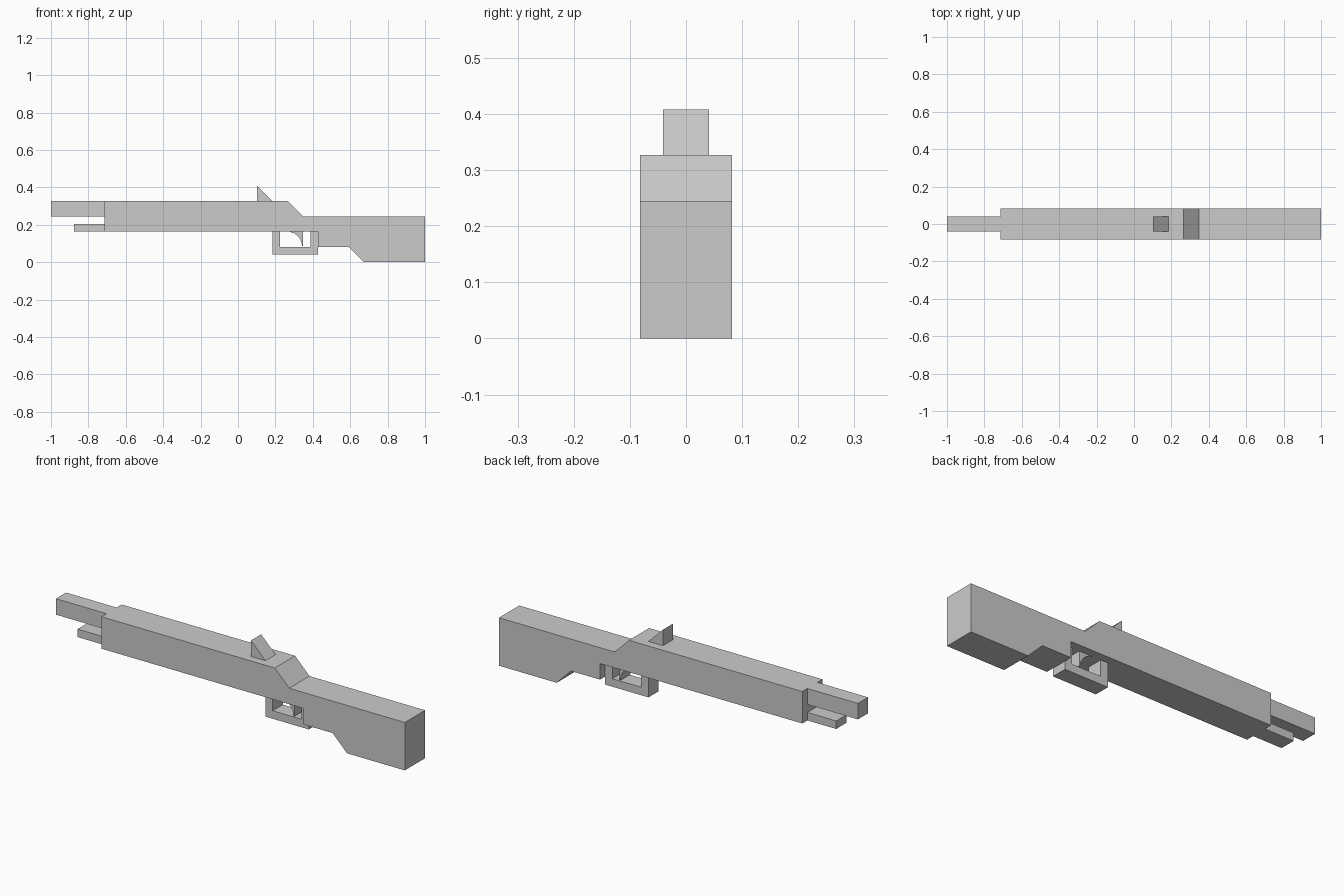
import bpy
import bmesh
from math import sin, cos, pi

if "Cube" in bpy.data.objects:
    bpy.data.objects.remove(bpy.data.objects["Cube"])

U = 2 / 24.5          # modelling grid step


def extrude(name, profile, half_width):
    """Extrude an x-z outline (in grid steps) symmetrically along y."""
    bm = bmesh.new()
    face = bm.faces.new([bm.verts.new((x * U, -half_width * U, z * U)) for x, z in profile])
    new = bmesh.ops.extrude_face_region(bm, geom=[face])["geom"]
    bmesh.ops.translate(bm, vec=(0, 2 * half_width * U, 0),
                        verts=[v for v in new if isinstance(v, bmesh.types.BMVert)])
    bmesh.ops.recalc_face_normals(bm, faces=bm.faces)
    mesh = bpy.data.meshes.new(name)
    bm.to_mesh(mesh)
    bm.free()
    obj = bpy.data.objects.new(name, mesh)
    bpy.context.collection.objects.link(obj)
    return obj


def box(x0, x1, z0, z1):
    return [(x0, z0), (x1, z0), (x1, z1), (x0, z1)]


# Stock and fore-end in one outline
extrude("stock", [(-8.75, 2), (5.25, 2), (5.25, 1), (7.25, 1), (8.25, 0), (12.25, 0),
                  (12.25, 3), (4.25, 3), (3.25, 4), (-8.75, 4)], 1)

# Barrel and the shorter rod beneath it
extrude("barrel", box(-12.25, -8.75, 3, 4), 0.5)
extrude("under_rod", box(-10.75, -8.75, 2, 2.5), 0.5)

# Wedge sight
extrude("rear_sight", [(1.25, 4), (2.25, 4), (1.25, 5)], 0.5)

# U-shaped trigger guard
extrude("trigger_guard", [(2.25, 2), (2.25, 0.5), (5.25, 0.5), (5.25, 2),
                          (4.75, 2), (4.75, 1), (2.75, 1), (2.75, 2)], 0.5)

# Trigger with a concave quarter-round front
arc = [(3.25 + 0.94 * sin(a), 1.05 + 0.94 * cos(a)) for a in (i * pi / 16 for i in range(9))]
extrude("trigger", arc + [(4.25, 1.05), (4.25, 2)], 0.5)
